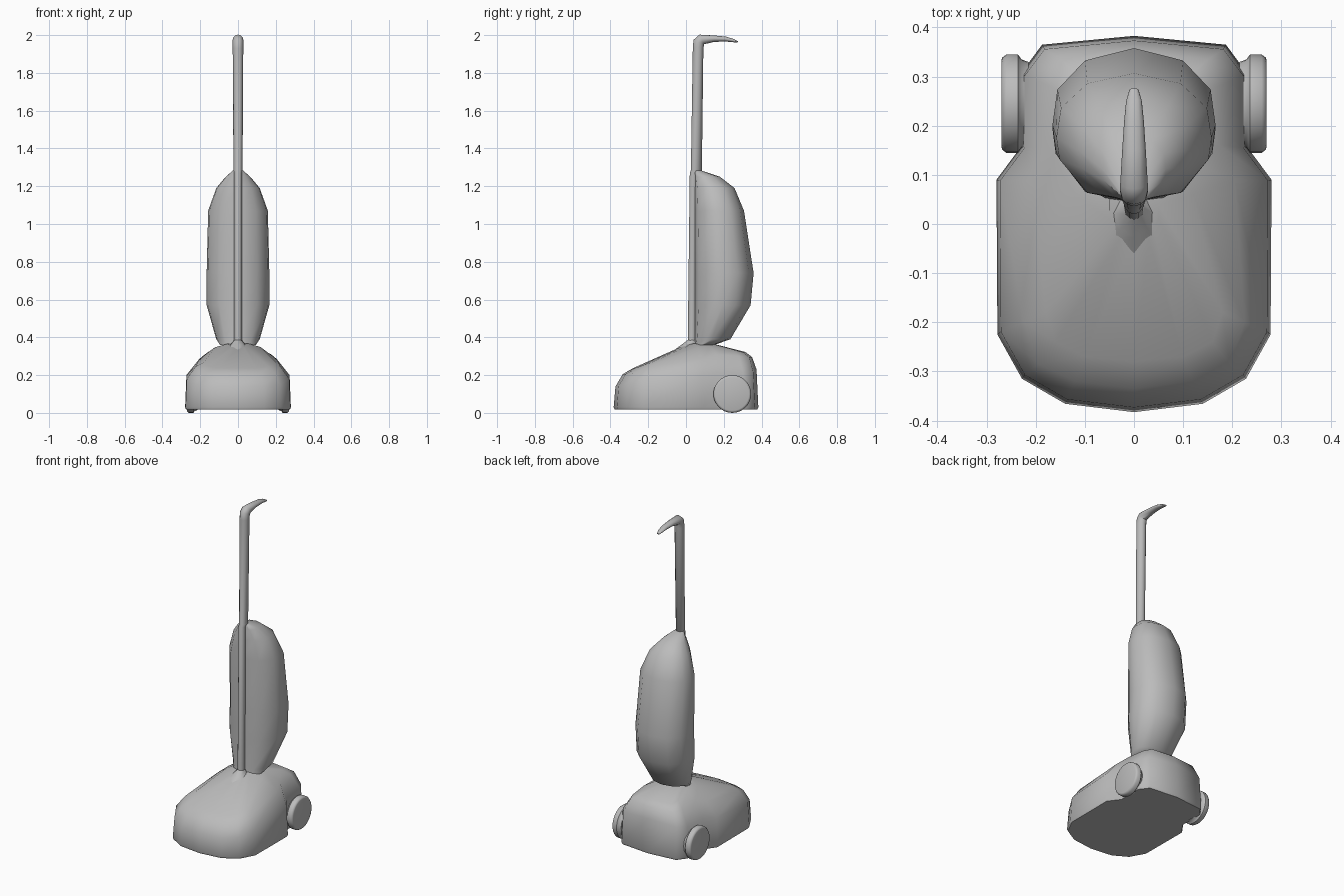
import bpy, bmesh, math
from mathutils import Vector

cube = bpy.data.objects.get("Cube")
if cube:
    bpy.data.objects.remove(cube, do_unlink=True)

grey = bpy.data.materials.new("plain_grey")
grey.use_nodes = True
COLOUR = (0.5, 0.5, 0.5, 1)
grey.diffuse_color = COLOUR
grey.node_tree.nodes["Principled BSDF"].inputs["Base Color"].default_value = COLOUR


def finish(name, bm, angle):
    bmesh.ops.recalc_face_normals(bm, faces=bm.faces)
    mesh = bpy.data.meshes.new(name)
    bm.to_mesh(mesh)
    bm.free()
    mesh.materials.append(grey)
    ob = bpy.data.objects.new(name, mesh)
    bpy.context.collection.objects.link(ob)
    bpy.ops.object.select_all(action='DESELECT')
    ob.select_set(True)
    bpy.context.view_layer.objects.active = ob
    bpy.ops.object.shade_smooth_by_angle(angle=math.radians(angle))
    return ob


def loft(name, rings, angle=40):
    """Skin a list of equal rings and close both ends."""
    bm = bmesh.new()
    loops = [[bm.verts.new(p) for p in ring] for ring in rings]
    n = len(loops[0])
    for a, b in zip(loops, loops[1:]):
        for i in range(n):
            j = (i + 1) % n
            bm.faces.new((a[i], a[j], b[j], b[i]))
    bm.faces.new(loops[0])
    bm.faces.new(loops[-1])
    return finish(name, bm, angle)


def mirrored(half):
    """Complete a half outline whose first and last points lie on x = 0."""
    return half + [(-x, y, z) for x, y, z in half[-2:0:-1]]


# Cleaner head: footprint, side wall, shoulder, deck and ridge
foot = [(0, -.383), (.14, -.366), (.228, -.315), (.278, -.225), (.28, .09),
        (.228, .16), (.228, .31), (.187, .365), (0, .383)]
shoulder_z = [.14, .14, .15, .18, .2, .21, .21, .22, .23]
deck = [(0, -.335, .205), (.12, -.32, .205), (.195, -.285, .21), (.225, -.2, .245),
        (.205, .09, .285), (.175, .16, .31), (.17, .28, .3), (.15, .335, .295), (0, .35, .295)]
ridge = [(0, -.28, .237), (.1, -.27, .237), (.16, -.24, .247), (.18, -.18, .268),
         (.12, .06, .348), (.1, .13, .352), (.12, .25, .33), (.11, .3, .322), (0, .315, .322)]
crown = [(0, -.03, .348), (.03, -.03, .348), (.04, -.01, .352), (.05, .01, .357),
         (.05, .04, .368), (.05, .08, .37), (.05, .1, .37), (.03, .13, .368), (0, .14, .367)]


def level(scale, heights):
    return mirrored([(x * scale, y * scale, z) for (x, y), z in zip(foot, heights)])


loft("cleaner_head", [level(.985, [.018] * 9), level(1, [.03] * 9), level(.975, shoulder_z),
                      mirrored(deck), mirrored(ridge), mirrored(crown)], 50)

# Flared socket where the pole meets the head
socket = []
for z, w, front, back in ((.32, .08, -.08, .1), (.36, .04, -.025, .07), (.388, .018, .012, .055)):
    mid, depth = (front + back) / 2, (back - front) / 2
    socket.append([(w * math.cos(t * math.pi / 4), mid + depth * math.sin(t * math.pi / 4), z)
                   for t in range(8)])
loft("pole_socket", socket)

# Dust bag: one cross-section scaled by width and depth at each height
section = [(0, 0), (.6, .07), (.96, .33), (1, .5), (.94, .73), (.6, .92), (0, 1)]
bag = []
for z, width, back in ((.36, .095, .15), (.39, .115, .235), (.57, .166, .342), (.74, .166, .358),
                       (1.07, .158, .307), (1.19, .115, .257), (1.25, .065, .18), (1.282, .028, .085)):
    bag.append(mirrored([(x * width, .045 + y * (back - .045), z) for x, y in section]))
loft("dust_bag", bag, 55)

# Pole and curved grip: y, z, tilt of the section, half width, half thickness
path = [(.031, .35, 0, .02, .022), (.042, 1.27, 0, .02, .022), (.055, 1.285, 0, .024, .029),
        (.064, 1.93, 0, .028, .028), (.068, 1.962, 25, .028, .031), (.083, 1.977, 65, .028, .028),
        (.15, 1.981, 92, .024, .017), (.21, 1.979, 100, .02, .013),
        (.25, 1.971, 112, .016, .009), (.274, 1.963, 120, .009, .004)]
tube = []
for y, z, tilt, rx, rn in path:
    a = math.radians(tilt)
    normal = Vector((0, math.cos(a), -math.sin(a)))
    tube.append([Vector((rx * math.cos(t * math.pi / 6), y, z)) + normal * rn * math.sin(t * math.pi / 6)
                 for t in range(12)])
loft("pole_and_grip", tube, 60)

# Rear wheels with rounded rims
for side, name in ((1, "left_wheel"), (-1, "right_wheel")):
    rings = []
    for x, r in ((.215, .085), (.229, .09), (.236, .1), (.26, .1), (.268, .094), (.27, .088)):
        rings.append([(side * x, .245 + r * math.cos(t * math.pi / 16), .1 + r * math.sin(t * math.pi / 16))
                      for t in range(32)])
    loft(name, rings, 50)
